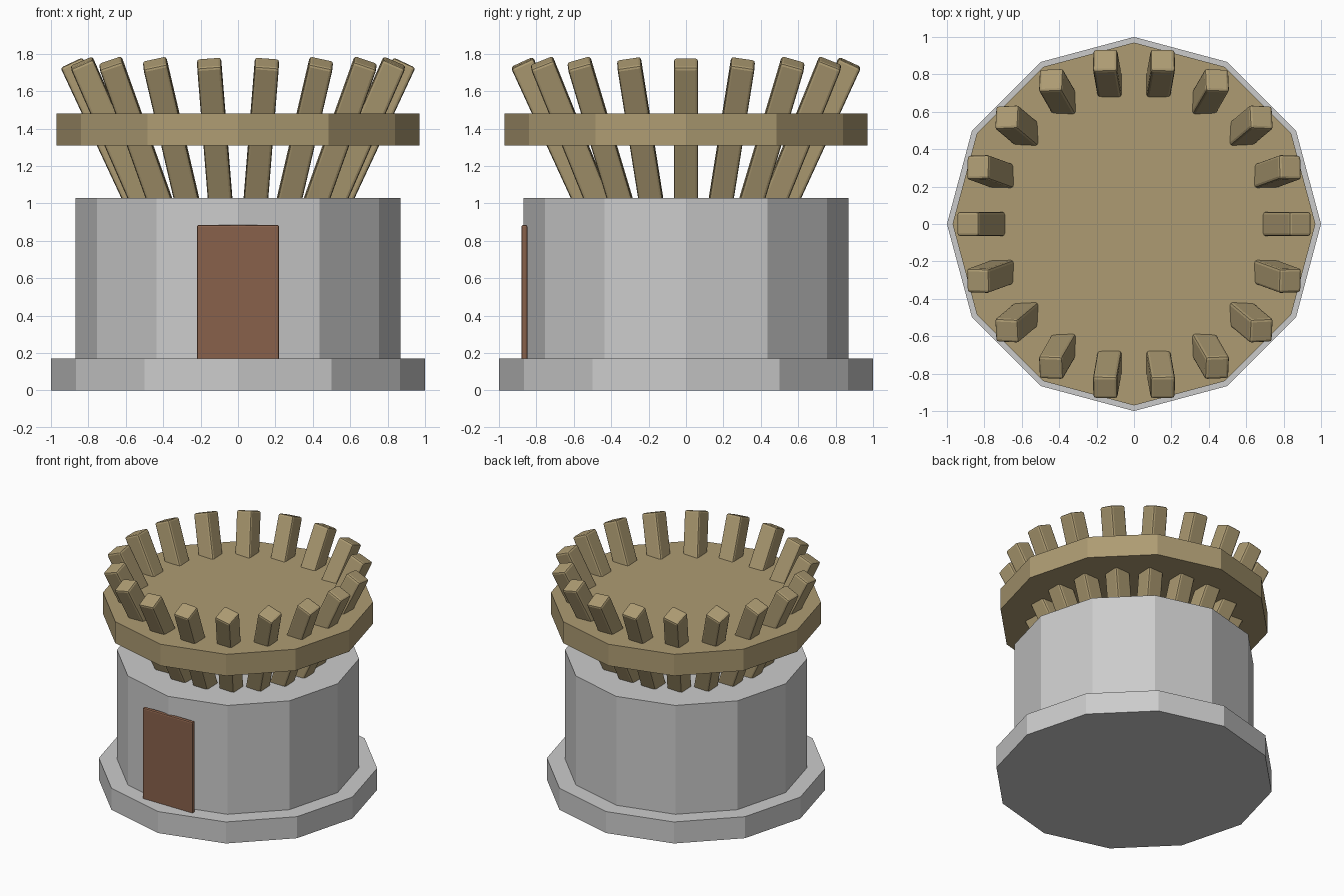
import bpy
from math import radians, cos, sin, tan
from mathutils import Vector

if "Cube" in bpy.data.objects:
    bpy.data.objects.remove(bpy.data.objects["Cube"])


def material(name, rgb):
    m = bpy.data.materials.new(name)
    m.diffuse_color = (*rgb, 1)
    m.use_nodes = True
    m.node_tree.nodes["Principled BSDF"].inputs["Base Color"].default_value = m.diffuse_color
    return m


wood = material("wood", (0.42, 0.33, 0.17))
door_wood = material("door_wood", (0.25, 0.12, 0.07))


def drum(name, radius, z0, z1, mat=None):
    # twelve-sided slab with a corner on each axis
    bpy.ops.mesh.primitive_cylinder_add(vertices=12, radius=radius, depth=z1 - z0,
                                        location=(0, 0, (z0 + z1) / 2))
    ob = bpy.context.object
    ob.name = name
    if mat:
        ob.data.materials.append(mat)
    return ob


def block(name, size, loc, mat, bevel):
    bpy.ops.mesh.primitive_cube_add(size=1, location=loc)
    ob = bpy.context.object
    ob.name = name
    ob.scale = size
    bpy.ops.object.transform_apply(location=False, rotation=False, scale=True)
    mod = ob.modifiers.new("bevel", 'BEVEL')
    mod.width = bevel
    mod.segments = 2
    ob.data.materials.append(mat)
    return ob


# stone foot and tower, wooden platform
drum("base", 1.0, 0, 0.17)
drum("tower", 0.87, 0.17, 1.03)
drum("platform", 0.97, 1.31, 1.48, wood)

# door
block("door", (0.44, 0.032, 0.74), (0, -0.864, 0.515), door_wood, 0.01)

# ring of posts leaning outward without twist
TILT = radians(25)
top_r, top_z, bottom_z = 0.89, 1.753, 0.97
for i in range(18):
    a = radians(20 * i)
    out = Vector((cos(a), sin(a), 0))
    top = out * top_r + Vector((0, 0, top_z))
    bottom = out * (top_r - (top_z - bottom_z) * tan(TILT)) + Vector((0, 0, bottom_z))
    axis = top - bottom
    post = block(f"post_{i + 1}", (0.13, 0.13, axis.length), (top + bottom) / 2, wood, 0.015)
    post.rotation_mode = 'QUATERNION'
    post.rotation_quaternion = Vector((0, 0, 1)).rotation_difference(axis)
